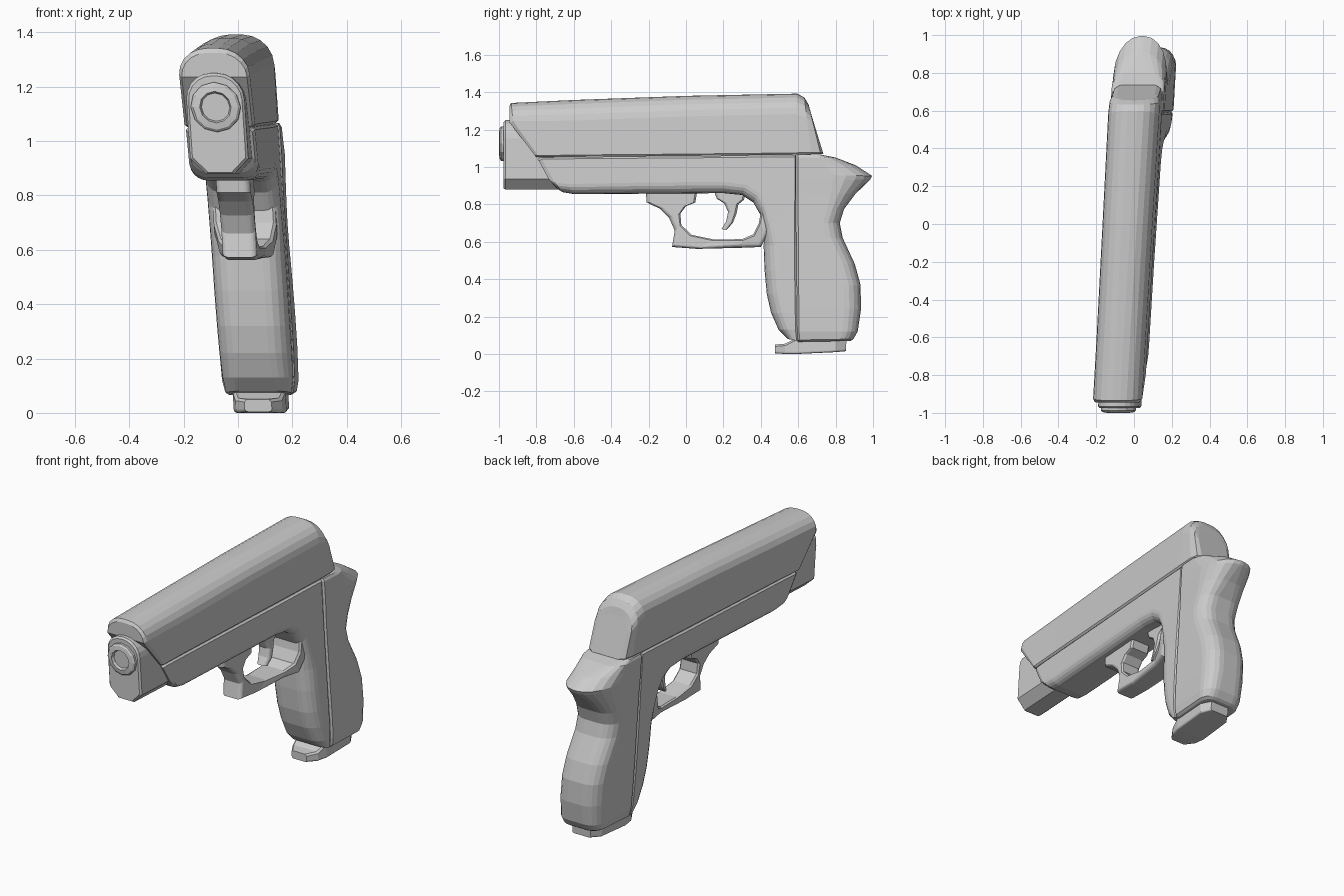
import bpy, bmesh, math
from mathutils import Vector


def finish(name, bm):
    # The whole model leans a little: yaw along y and roll along z
    for v in bm.verts:
        v.co.x += -0.03 + 0.058 * v.co.y - 0.065 * (v.co.z - 1.2)
    bmesh.ops.remove_doubles(bm, verts=bm.verts, dist=0.0005)
    bmesh.ops.recalc_face_normals(bm, faces=bm.faces)
    mesh = bpy.data.meshes.new(name)
    bm.to_mesh(mesh)
    bm.free()
    obj = bpy.data.objects.new(name, mesh)
    bpy.context.collection.objects.link(obj)
    return obj


def section(ay, az, by, bz, hw, rx, rl, bow, chamfer, seg=5):
    """Symmetric D-section: chamfered edge at A, rounded edge at B."""
    a, b = Vector((0, ay, az)), Vector((0, by, bz))
    d = (b - a).normalized()
    m = b - d * min(rl, 0.85 * (b - a).length)
    m.y += bow
    c = min(chamfer, 0.4 * (m - a).length)
    half = [Vector((hw - c, 0, 0)) + a,
            Vector((hw, 0, 0)) + a + (m - a).normalized() * c]
    for i in range(seg + 1):
        t = math.pi / 2 * i / seg
        half.append(m + (b - m) * math.sin(t) + Vector((hw - rx * (1 - math.cos(t)), 0, 0)))
    return half + [Vector((-p.x, p.y, p.z)) for p in reversed(half)]


def loft(name, stations, hw, r, chamfer=0.01):
    """Skin D-sections; station = ay, az, by, bz [, half width, rx, rl, bow]."""
    bm = bmesh.new()
    rings = []
    for s in stations:
        s = list(s) + [hw, r, r, 0][len(s) - 4:]
        rings.append([bm.verts.new(p) for p in section(*s, chamfer)])
    n = len(rings[0])
    for p, q in zip(rings, rings[1:]):
        for i in range(n):
            j = (i + 1) % n
            bm.faces.new((p[i], p[j], q[j], q[i]))
    for ring in (rings[0], rings[-1]):
        for i in range(n // 2 - 1):
            bm.faces.new((ring[i], ring[i + 1], ring[n - 2 - i], ring[n - 1 - i]))
    return finish(name, bm)


def lathe(name, profile, z, sides):
    """Turned part around the y axis; profile = (y, radius)."""
    bm = bmesh.new()
    rings = [[bm.verts.new((r * math.cos(2 * math.pi * i / sides), y,
                            z + r * math.sin(2 * math.pi * i / sides)))
              for i in range(sides)] for y, r in profile]
    for p, q in zip(rings, rings[1:]):
        for i in range(sides):
            j = (i + 1) % sides
            bm.faces.new((p[i], p[j], q[j], q[i]))
    bm.faces.new(rings[0])
    bm.faces.new(rings[-1])
    return finish(name, bm)


# Upper slide with slanted nose and rounded rear
loft("slide", [
    (-0.80, 1.052, -0.945, 1.325, 0.12, 0.10, 0.10, -0.045),
    (-0.785, 1.052, -0.935, 1.342, 0.13, 0.11, 0.11, -0.04),
    (-0.60, 1.054, -0.60, 1.358, 0.13),
    (0.0, 1.059, 0.0, 1.38, 0.132),
    (0.56, 1.065, 0.595, 1.392, 0.135),
    (0.67, 1.068, 0.632, 1.372, 0.133),
    (0.72, 1.068, 0.655, 1.335, 0.122),
    (0.735, 1.068, 0.667, 1.29, 0.10, 0.08, 0.08),
], 0.13, 0.11)

# Inner housing that shows below the nose
loft("barrel_housing", [
    (-0.975, 0.885, -0.975, 1.24, 0.098, 0.09, 0.09),
    (-0.965, 0.88, -0.965, 1.25),
    (-0.65, 0.88, -0.65, 1.25),
], 0.107, 0.097, 0.055)

lathe("muzzle_ring", [(-0.95, 0.092), (-0.988, 0.092), (-0.996, 0.083),
                      (-1.0, 0.058), (-0.985, 0.052)], 1.125, 12)

# Lower frame that turns down into the front half of the grip
loft("frame_and_grip_front", [
    (-0.792, 1.042, -0.69, 0.885, 0.118, 0.06, 0.06, -0.012),
    (-0.775, 1.05, -0.66, 0.865, 0.127, 0.06, 0.06, -0.01),
    (-0.70, 1.052, -0.60, 0.855, 0.128),
    (-0.2, 1.057, -0.2, 0.857, 0.13),
    (0.2, 1.06, 0.2, 0.86),
    (0.40, 1.062, 0.30, 0.85),
    (0.52, 1.063, 0.36, 0.81),
    (0.587, 1.063, 0.40, 0.74),
    (0.588, 0.85, 0.42, 0.65),
    (0.59, 0.58, 0.415, 0.58, 0.135, 0.08, 0.08),
    (0.591, 0.45, 0.42, 0.45, 0.135, 0.08, 0.08),
    (0.592, 0.32, 0.432, 0.32, 0.134, 0.08, 0.08),
    (0.594, 0.22, 0.455, 0.22, 0.133, 0.08, 0.08),
    (0.595, 0.13, 0.495, 0.13, 0.13, 0.07, 0.07),
    (0.597, 0.07, 0.545, 0.08, 0.12, 0.05, 0.04),
], 0.134, 0.06)

# Rear half of the grip with the flared tail
loft("grip_back", [
    (0.590, 1.066, 0.72, 1.066, 0.133, 0.03, 0.03),
    (0.590, 1.05, 0.80, 1.05, 0.14, 0.08, 0.08),
    (0.590, 1.01, 0.91, 1.008, 0.14, 0.13, 0.17),
    (0.590, 0.96, 0.995, 0.952, 0.14, 0.13, 0.20),
    (0.590, 0.93, 0.985, 0.932, 0.14, 0.13, 0.20),
    (0.590, 0.86, 0.905, 0.855, 0.138, 0.11, 0.13),
    (0.590, 0.78, 0.845, 0.775),
    (0.590, 0.70, 0.822, 0.70),
    (0.591, 0.62, 0.838, 0.62),
    (0.591, 0.48, 0.903, 0.48),
    (0.592, 0.37, 0.933, 0.37),
    (0.594, 0.24, 0.936, 0.24),
    (0.595, 0.12, 0.918, 0.12, 0.134, 0.08, 0.08),
    (0.597, 0.075, 0.895, 0.08, 0.125, 0.07, 0.07),
    (0.60, 0.065, 0.88, 0.07, 0.11, 0.06, 0.06),
], 0.137, 0.09)

# Base plate under the grip
loft("magazine_base", [
    (0.475, 0.05, 0.475, 0.004, 0.05),
    (0.53, 0.055, 0.53, 0.0, 0.085),
    (0.59, 0.085, 0.59, 0.0, 0.097),
    (0.80, 0.085, 0.80, 0.01, 0.095),
    (0.858, 0.085, 0.855, 0.015, 0.06),
], 0.09, 0.012)

# Guard loop, inner edge then outer edge, widening into the grip
loft("trigger_guard", [
    (0.06, 0.87, -0.215, 0.87),
    (0.05, 0.81, -0.21, 0.81),
    (0.0, 0.79, -0.14, 0.777),
    (-0.03, 0.75, -0.09, 0.727),
    (-0.025, 0.69, -0.06, 0.66),
    (0.03, 0.637, -0.075, 0.572),
    (0.15, 0.612, 0.06, 0.562),
    (0.30, 0.614, 0.30, 0.568, 0.075),
    (0.36, 0.64, 0.40, 0.572, 0.10),
    (0.39, 0.70, 0.437, 0.64, 0.115),
    (0.40, 0.76, 0.45, 0.72, 0.115),
], 0.063, 0.025)

# Curved trigger, rear edge then front edge
loft("trigger", [
    (0.32, 0.87, 0.15, 0.87),
    (0.31, 0.825, 0.165, 0.83),
    (0.28, 0.80, 0.205, 0.805),
    (0.27, 0.75, 0.225, 0.76),
    (0.25, 0.70, 0.215, 0.71),
    (0.215, 0.662, 0.19, 0.668, 0.03),
], 0.038, 0.02)
